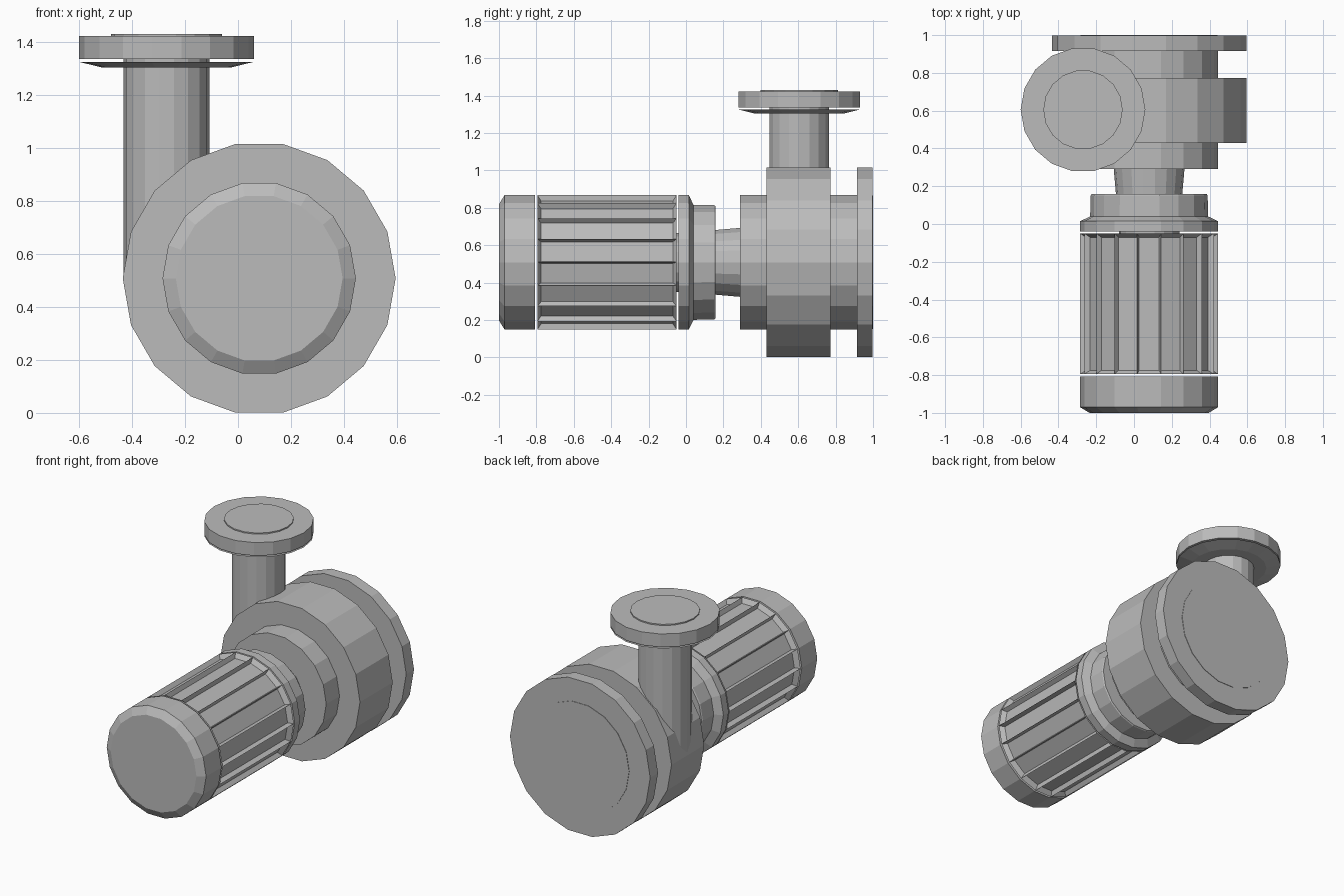
import bpy, bmesh, math
from mathutils import Vector

if "Cube" in bpy.data.objects:
    bpy.data.objects.remove(bpy.data.objects["Cube"], do_unlink=True)

SIDES = 18
SHAFT = Vector((0.08, 0, 0.508))      # motor and casing axis, along y
OUTLET = Vector((-0.27, 0.605, 0))    # outlet axis, along z

grey = bpy.data.materials.new("cast_grey")
grey.use_nodes = True
colour = (0.5, 0.5, 0.5, 1)
grey.diffuse_color = colour
grey.node_tree.nodes["Principled BSDF"].inputs["Base Color"].default_value = colour


def lathe(name, profile, upright=False, finish=None):
    """Closed faceted solid from (position, radius) pairs along an axis."""
    bm = bmesh.new()
    rings = []
    for t, r in profile:
        ring = []
        for i in range(SIDES):
            a = math.tau * i / SIDES
            c, s = r * math.cos(a), r * math.sin(a)
            co = OUTLET + Vector((c, s, t)) if upright else SHAFT + Vector((c, t, s))
            ring.append(bm.verts.new(co))
        rings.append(ring)
    for low, high in zip(rings, rings[1:]):
        for i in range(SIDES):
            j = (i + 1) % SIDES
            bm.faces.new((low[i], low[j], high[j], high[i]))
    bm.faces.new(rings[0])
    bm.faces.new(rings[-1])
    bmesh.ops.recalc_face_normals(bm, faces=bm.faces[:])
    if finish:
        finish(bm)
    mesh = bpy.data.meshes.new(name)
    bm.to_mesh(mesh)
    bm.free()
    mesh.materials.append(grey)
    obj = bpy.data.objects.new(name, mesh)
    bpy.context.collection.objects.link(obj)
    return obj


def cut_cooling_grooves(bm):
    """Sink every long side face, leaving sharp ribs with sloped ends."""
    bm.normal_update()
    sides = [f for f in bm.faces if len(f.verts) == 4]
    middle = sum(v.co.y for v in bm.verts) / len(bm.verts)
    bmesh.ops.inset_individual(bm, faces=sides, thickness=0.015, depth=-0.03)
    for v in {v for f in sides for v in f.verts}:
        v.co.y += 0.01 if v.co.y < middle else -0.01


# Motor
lathe("motor_end_cap", [(-1, 0.315), (-0.97, 0.365), (-0.808, 0.365)])
lathe("finned_motor_body", [(-0.795, 0.365), (-0.05, 0.365)], finish=cut_cooling_grooves)
lathe("motor_spigot", [(-0.052, 0.16), (-0.03, 0.16)])

# Coupling between motor and pump
lathe("motor_front_ring", [(-0.04, 0.365), (0.015, 0.365), (0.04, 0.312),
                           (0.15, 0.31), (0.158, 0.305)])
lathe("shaft_neck", [(0.14, 0.174), (0.3, 0.188)])

# Pump casing
lathe("casing_front_hub", [(0.29, 0.365), (0.44, 0.365)])
lathe("casing_drum", [(0.43, 0.515), (0.773, 0.515)])
lathe("casing_rear_hub", [(0.765, 0.365), (0.92, 0.365)])
lathe("inlet_flange", [(0.915, 0.515), (0.997, 0.515)])
lathe("inlet_raised_face", [(0.99, 0.362), (1, 0.362)])

# Outlet
lathe("outlet_pipe", [(0.508, 0.162), (1.34, 0.162)], upright=True)
lathe("outlet_flange_underside", [(1.303, 0.24), (1.325, 0.33)], upright=True)
lathe("outlet_flange", [(1.335, 0.33), (1.422, 0.33)], upright=True)
lathe("outlet_raised_face", [(1.415, 0.21), (1.43, 0.21)], upright=True)
